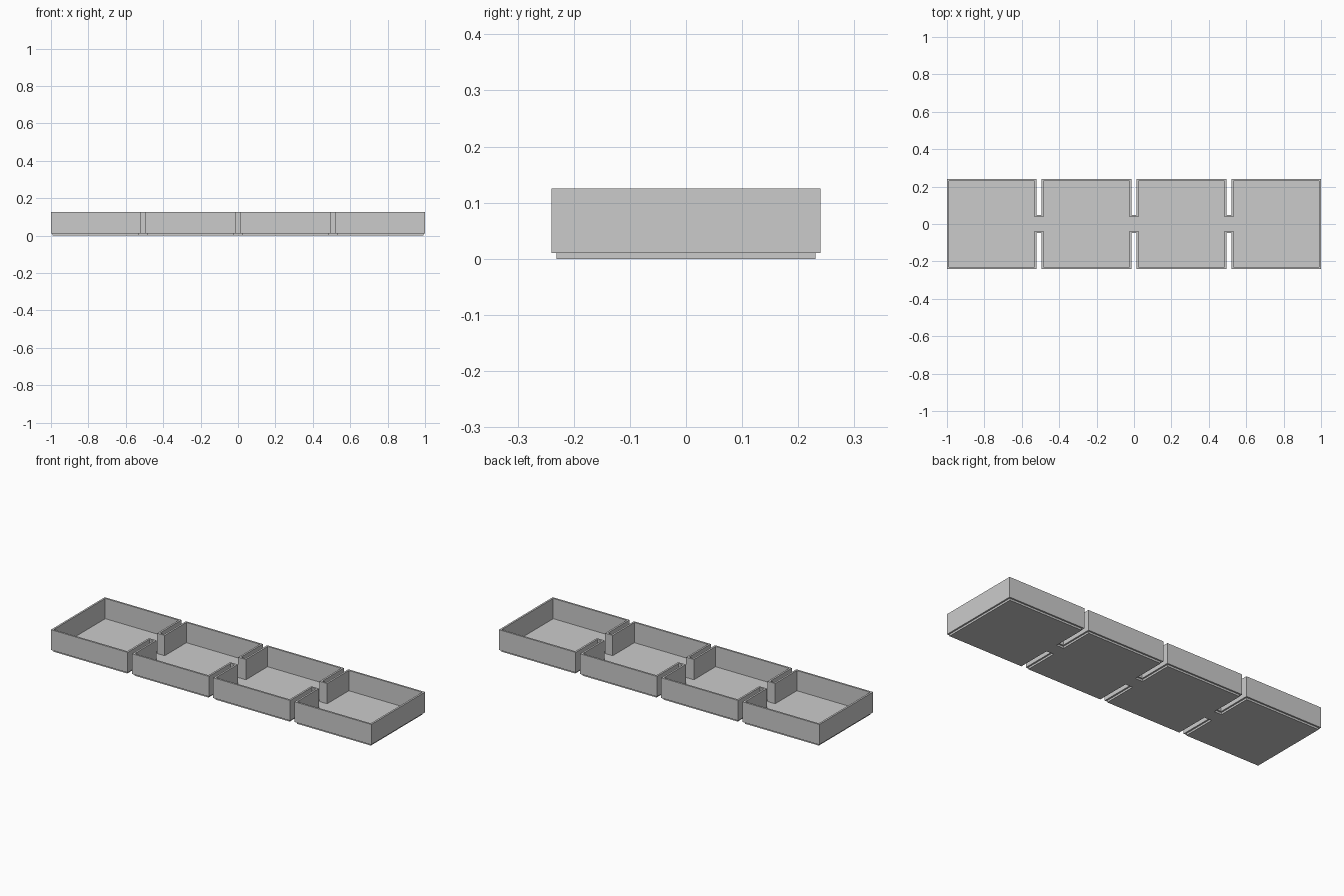
import bpy
import bmesh

cube = bpy.data.objects.get("Cube")
if cube:
    bpy.data.objects.remove(cube, do_unlink=True)

# Main sizes
HALF_LENGTH, HALF_WIDTH, HEIGHT = 1.0, 0.24, 0.125
FLOOR_TOP = 0.0107
WALL = 0.0105
FLOOR_INSET = 0.009
SLOT_HALF = 0.0135
SLOT_END = 0.047
SLOT_CENTRES = (-0.507, 0.0, 0.507)

grey = bpy.data.materials.new("plain grey")
grey.use_nodes = True
grey.diffuse_color = (0.6, 0.6, 0.6, 1)
grey.node_tree.nodes["Principled BSDF"].inputs["Base Color"].default_value = (0.6, 0.6, 0.6, 1)


def outline(inset):
    """Slotted tray outline, counter-clockwise, moved inwards by inset."""
    outer, inner = -HALF_WIDTH + inset, -SLOT_END + inset
    gap = SLOT_HALF + inset
    front = [(-HALF_LENGTH + inset, outer)]
    for c in SLOT_CENTRES:
        front += [(c - gap, outer), (c - gap, inner), (c + gap, inner), (c + gap, outer)]
    front.append((HALF_LENGTH - inset, outer))
    return front + [(-x, -y) for x, y in front]


def make_object(name, bm):
    bmesh.ops.recalc_face_normals(bm, faces=bm.faces)
    mesh = bpy.data.meshes.new(name)
    bm.to_mesh(mesh)
    bm.free()
    mesh.materials.append(grey)
    obj = bpy.data.objects.new(name, mesh)
    bpy.context.collection.objects.link(obj)


def extrude_up(bm, faces, height):
    geom = bmesh.ops.extrude_face_region(bm, geom=faces, use_keep_orig=True)["geom"]
    verts = [g for g in geom if isinstance(g, bmesh.types.BMVert)]
    bmesh.ops.translate(bm, verts=verts, vec=(0, 0, height))


# Floor slab, stepped in under the walls
bm = bmesh.new()
base = bm.faces.new([bm.verts.new((x, y, 0)) for x, y in outline(FLOOR_INSET)])
extrude_up(bm, [base], FLOOR_TOP)
make_object("tray_floor", bm)

# Thin wall running round the whole outline and the slots
bm = bmesh.new()
outside = [bm.verts.new((x, y, FLOOR_TOP)) for x, y in outline(0)]
inside = [bm.verts.new((x, y, FLOOR_TOP)) for x, y in outline(WALL)]
ring = []
for i in range(len(outside)):
    j = (i + 1) % len(outside)
    ring.append(bm.faces.new((outside[i], outside[j], inside[j], inside[i])))
extrude_up(bm, ring, HEIGHT - FLOOR_TOP)
make_object("tray_walls", bm)
